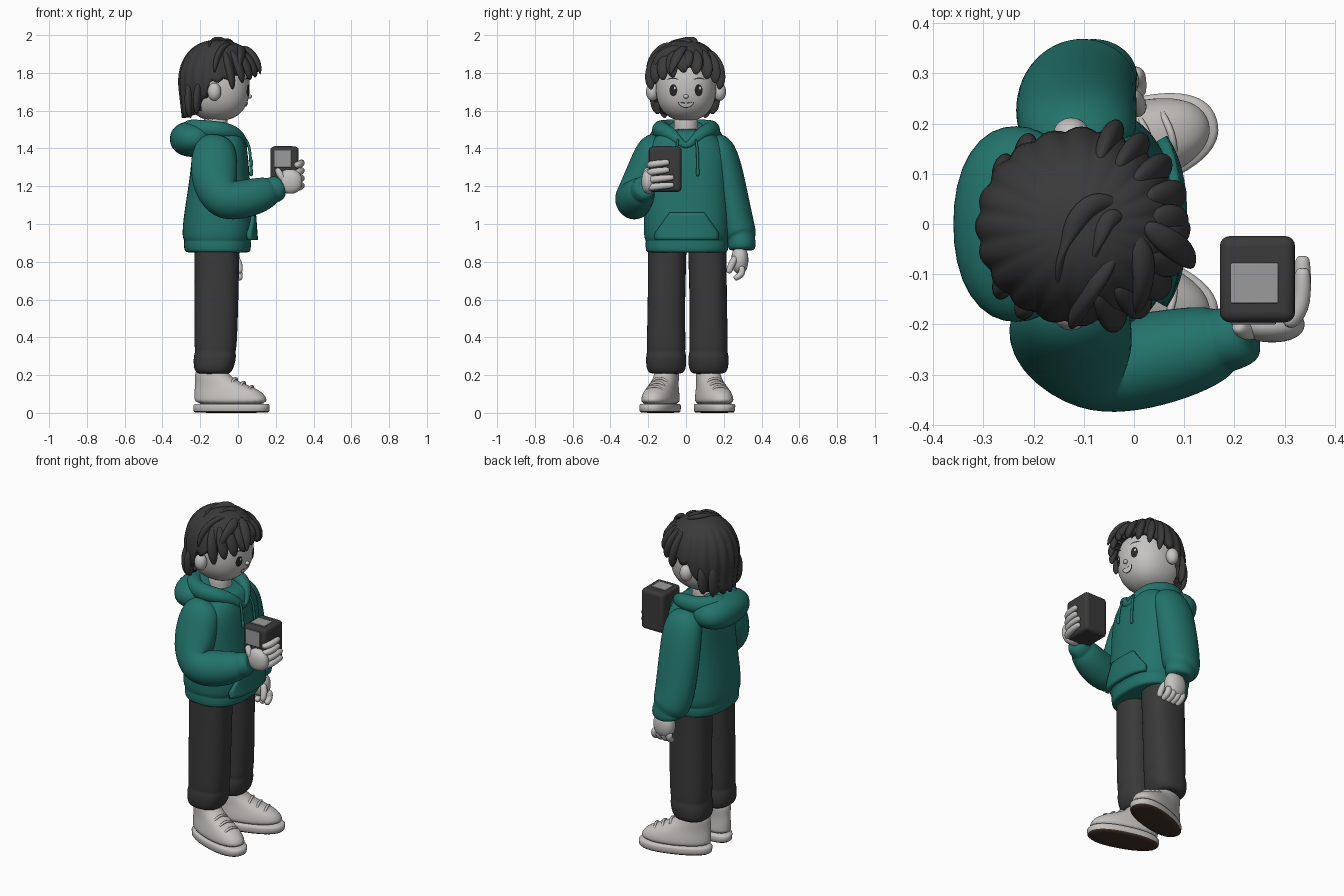
import bpy, bmesh, math
from mathutils import Vector

def mat(name, r, g, b):
    m = bpy.data.materials.new(name)
    m.diffuse_color = (r, g, b, 1)
    return m

TEAL = mat("teal cloth", 0.016, 0.17, 0.145)
HAIR = mat("charcoal hair", 0.042, 0.042, 0.042)
PANTS = mat("dark trousers", 0.042, 0.041, 0.041)
SKIN = mat("pale skin", 0.56, 0.55, 0.54)
SHOE = mat("off white shoe", 0.56, 0.54, 0.52)
SOLE = mat("brown sole", 0.055, 0.032, 0.022)
SCREEN = mat("grey glass", 0.33, 0.33, 0.33)
BLACK = mat("eye black", 0.02, 0.02, 0.02)
WHITE = mat("tooth white", 0.75, 0.75, 0.75)

def make(name, verts, faces, m, sub=0):
    me = bpy.data.meshes.new(name)
    me.from_pydata([tuple(v) for v in verts], [], faces)
    bm = bmesh.new()
    bm.from_mesh(me)
    bmesh.ops.recalc_face_normals(bm, faces=bm.faces)
    bm.to_mesh(me)
    bm.free()
    me.materials.append(m)
    for f in me.polygons:
        f.use_smooth = True
    ob = bpy.data.objects.new(name, me)
    bpy.context.collection.objects.link(ob)
    if sub:
        md = ob.modifiers.new("smooth", 'SUBSURF')
        md.levels = md.render_levels = sub
    return ob

def skin_rings(name, rings, m, sub=2):
    n = len(rings[0])
    faces = [(i*n+j, i*n+(j+1) % n, (i+1)*n+(j+1) % n, (i+1)*n+j)
             for i in range(len(rings)-1) for j in range(n)]
    faces += [tuple(range(n)), tuple(range((len(rings)-1)*n, len(rings)*n))]
    return make(name, [v for r in rings for v in r], faces, m, sub)

def spow(v, p):
    return math.copysign(abs(v)**(2/p), v)

def loft(name, rows, m, p=2.4, n=24, sub=2):
    """rows of (z, x back, x front, y centre, y radius)"""
    A = [2*math.pi*j/n for j in range(n)]
    return skin_rings(name, [[((b+f)/2+(f-b)/2*spow(math.cos(a), p), cy+ry*spow(math.sin(a), p), z)
                              for a in A] for z, b, f, cy, ry in rows], m, sub)

def tube(name, pts, m, ref=(0, 1, 0), n=14, sub=2):
    """points of (x, y, z, radius along ref, other radius)"""
    P = [Vector(q[:3]) for q in pts]
    rings = []
    for i, q in enumerate(pts):
        t = (P[min(i+1, len(P)-1)]-P[max(i-1, 0)]).normalized()
        u = Vector(ref)
        u = (u-t*u.dot(t)).normalized()
        v = t.cross(u)
        rings.append([P[i]+u*q[3]*math.cos(2*math.pi*j/n)+v*q[-1]*math.sin(2*math.pi*j/n) for j in range(n)])
    return skin_rings(name, rings, m, sub)

def ball(name, c, r, m, p=2.0):
    rings = []
    for i in range(1, 24):
        th = math.pi*i/24
        row = []
        for j in range(32):
            a = 2*math.pi*j/32
            d = (math.sin(th)*math.cos(a), math.sin(th)*math.sin(a), math.cos(th))
            k = sum(abs(x)**p for x in d)**(-1/p)
            row.append(tuple(c[q]+r[q]*d[q]*k for q in range(3)))
        rings.append(row)
    return skin_rings(name, rings, m, 0)

def finger(name, a, mid, b, r, m=SKIN, ref=(0.3, 0.2, 1)):
    a, mid, b = Vector(a), Vector(mid), Vector(b)
    e = (b-mid).normalized()*r*0.6
    return tube(name, [(*a, r), (*mid, r), (*b, r*0.9), (*(b+e), r*0.55)], m, ref, 10)

# --- shoes and trousers
for s, side in ((1, "left"), (-1, "right")):
    c, sn = math.cos(0.3), math.sin(0.3)*s
    def place(ob):
        for v in ob.data.vertices:
            x, y = v.co.x, v.co.y*(0.93+0.35*max(-0.2, min(0.3, v.co.x)))
            v.co.x, v.co.y = -0.14+x*c-y*sn, 0.007+s*0.108+x*sn+y*c
    sole = loft(side+"_shoe_sole", [(0, -.092, .31, 0, .085), (.004, -.098, .318, 0, .092),
                (.045, -.1, .322, 0, .094), (.05, -.095, .315, 0, .09)], SHOE, 2.3, 32, 1)
    sole.data.materials.append(SOLE)
    for f in sole.data.polygons:
        if f.normal.z < -0.7:
            f.material_index = 1
    place(sole)
    place(loft(side+"_shoe_upper", [(.04, -.094, .31, 0, .089), (.08, -.094, .305, 0, .088),
          (.115, -.094, .275, 0, .08), (.145, -.092, .205, 0, .072), (.175, -.09, .13, 0, .068),
          (.205, -.09, .095, 0, .066), (.225, -.085, .085, 0, .062), (.225, -.06, .06, 0, .04)], SHOE, 2.2))
    for k in range(3):
        x, z = .125+.045*k, .183-.021*k
        place(tube(side+"_shoelace", [(x, -.055, z-.035, .007), (x+.006, -.03, z-.004, .008),
              (x+.01, 0, z+.003, .008), (x+.006, .03, z-.004, .008), (x, .055, z-.035, .007)], SHOE, (1, 0, 0), 8, 1))
    y = 0.007+s*0.112
    loft(side+"_trouser_leg", [(.205, -.2, -.05, y, .07), (.215, -.228, -.035, y, .098), (.25, -.236, -.018, y, .107),
         (.3, -.236, -.008, y, .108), (.325, -.226, -.014, y, .1), (.345, -.232, -.006, y, .104), (.5, -.232, 0, y, .1),
         (.7, -.23, .005, y-.003*s, .1), (.86, -.232, .008, y-.006*s, .103), (.95, -.23, .01, y-.006*s, .1)], PANTS, 2.5)

# --- hoodie body
loft("hoodie_body", [(.85, -.2, .0, .005, .15), (.848, -.275, .06, .005, .21), (.86, -.285, .068, .005, .219),
     (.9, -.288, .07, .005, .221), (.912, -.283, .066, .005, .217), (.93, -.298, .084, .005, .23), (1.05, -.288, .08, .005, .23),
     (1.2, -.262, .066, .003, .222), (1.35, -.245, .055, .003, .222), (1.42, -.24, .045, .003, .2),
     (1.47, -.23, .03, .003, .16), (1.505, -.2, .0, .003, .11)], TEAL, 2.5, 32)

# --- kangaroo pocket following the belly
def belly(y, z):
    f = .086-(z-.93)*.075
    return -.105+(f+.105)*(1-min(.99, abs(y/.232))**2.5)**(1/2.5)
V, F = [], []
for i in range(9):
    z = .915+.145*i/8
    w = .165 if i < 3 else .165-.075*(i-2)/6
    for j in range(17):
        y = w*(j-8)/8
        V.append((belly(y, z)+.008, y+.005, z))
F = [(i*17+j, i*17+j+1, (i+1)*17+j+1, (i+1)*17+j) for i in range(8) for j in range(16)]
md = make("front_pocket", V, F, TEAL).modifiers.new("thick", 'SOLIDIFY')
md.thickness, md.offset = .022, 0

# --- hood: collar roll around the neck and the pouch on the back
half = [(-.27, 0, 1.505, .05), (-.235, .1, 1.505, .05), (-.15, .145, 1.5, .05), (-.06, .125, 1.495, .045),
        (.0, .075, 1.475, .035), (.03, .025, 1.425, .025), (.036, 0, 1.41, .018)]
ring = half + [(x, -y, z, r) for x, y, z, r in half[-2::-1]]
tube("hood_collar", ring, TEAL, (0, 0, 1), 14)
ball("hood_pouch", (-.235, 0, 1.45), (.125, .195, .095), TEAL, 2.2)
for s in (1, -1):
    end = 1.25 if s > 0 else 1.30
    tube("drawstring", [(.04, s*.045+.005, 1.455, .006), (.062, s*.055+.005, 1.41, .008), (.066, s*.057+.005, 1.34, .008),
         (.07, s*.057+.005, end+.04, .008), (.07, s*.057+.005, end+.03, .011), (.07, s*.057+.005, end, .01)], TEAL, n=8, sub=1)

# --- sleeves
tube("left_sleeve", [(-.11, .13, 1.455, .05, .07), (-.11, .175, 1.41, .085, .115), (-.115, .21, 1.31, .088, .125),
     (-.115, .245, 1.12, .092, .124), (-.11, .272, .98, .095, .118), (-.095, .287, .93, .092, .112),
     (-.085, .293, .915, .074, .09), (-.08, .295, .9, .078, .092), (-.08, .295, .86, .074, .088), (-.08, .295, .86, .04, .05)], TEAL)
tube("right_sleeve", [(-.11, -.13, 1.455, .05, .07), (-.12, -.175, 1.41, .085, .115), (-.13, -.21, 1.32, .09, .13),
     (-.12, -.255, 1.19, .1, .125), (-.075, -.28, 1.125, .102, .118), (.0, -.278, 1.125, .1, .108), (.09, -.258, 1.145, .094, .1),
     (.16, -.238, 1.17, .08, .086), (.178, -.232, 1.177, .064, .07), (.19, -.229, 1.182, .067, .073),
     (.235, -.214, 1.2, .06, .064), (.235, -.214, 1.2, .03, .03)], TEAL)

# --- relaxed hand
ball("left_palm", (-.055, .285, .81), (.065, .045, .075), SKIN, 2.2)
for k in range(4):
    x = -.1+.033*k
    finger("left_finger", (x, .295, .78), (x+.006, .3, .735), (x+.01, .265, .715), .02, ref=(1, 0, 0))
finger("left_thumb", (-.015, .265, .83), (.008, .24, .785), (.008, .228, .75), .02, ref=(1, 0, 0))

# --- gripping hand
ball("right_palm", (.275, -.2, 1.225), (.065, .036, .065), SKIN, 2.2)
for k in range(4):
    z = 1.19+.04*k
    finger("right_finger", (.3, -.205, z), (.336, -.17, z+.008), (.336, -.075+.012*(k % 2)-.012*k, z+.016), .02)
finger("right_thumb", (.25, -.21, 1.22), (.222, -.215, 1.262), (.21, -.205, 1.285), .02, ref=(0, 1, 0))

# --- handheld device with glass plates
def box(name, c, d, m, bevel):
    x, y, z = [k/2 for k in d]
    V = [(c[0]+a*x, c[1]+b*y, c[2]+e*z) for a in (-1, 1) for b in (-1, 1) for e in (-1, 1)]
    ob = make(name, V, [(0, 1, 3, 2), (4, 6, 7, 5), (0, 4, 5, 1), (2, 3, 7, 6), (0, 2, 6, 4), (1, 5, 7, 3)], m)
    md = ob.modifiers.new("round", 'BEVEL')
    md.width, md.segments = bevel, 4
    bpy.context.view_layer.objects.active = ob
    ob.select_set(True)
    bpy.ops.object.shade_smooth_by_angle(angle=.6)
    ob.select_set(False)
box("device_body", (.246, -.11, 1.29), (.15, .172, .24), HAIR, .02)
box("device_top_glass", (.24, -.118, 1.411), (.095, .08, .006), SCREEN, .0025)
box("device_side_glass", (.238, -.197, 1.345), (.09, .006, .09), SCREEN, .0025)

# --- neck, head, ears
tube("neck", [(-.12, 0, 1.42, .07), (-.12, 0, 1.5, .065), (-.115, 0, 1.6, .07)], SKIN)
HC, HR, HP = (-.11, 0, 1.728), (.172, .16, .182), 2.35
ball("head", HC, HR, SKIN, HP)
ball("nose", (.06, 0, 1.675), (.014, .014, .012), SKIN)
for s in (1, -1):
    ball("ear", (-.125, s*.178, 1.7), (.036, .034, .048), SKIN)

# --- painted face as thin plates on the head surface
def face_x(y, z):
    k = 1-abs(y/HR[1])**HP-abs((z-HC[2])/HR[2])**HP
    return HC[0]+HR[0]*max(k, 0)**(1/HP)
def plate(name, y, z, ry, rz, m, lift=.004, bend=0, flat_top=False):
    pts = [(0, 0)]+[(q*math.cos(2*math.pi*j/20), q*math.sin(2*math.pi*j/20)) for q in (.5, 1) for j in range(20)]
    if flat_top:
        pts = [(a, min(b, .15)) for a, b in pts]
    V = [(face_x(y+a*ry, z+b*rz+bend*a*a)+lift, y+a*ry, z+b*rz+bend*a*a) for a, b in pts]
    F = [(0, 1+j, 1+(j+1) % 20) for j in range(20)]
    F += [(1+j, 21+j, 21+(j+1) % 20, 1+(j+1) % 20) for j in range(20)]
    make(name, V, F, m)
for s in (1, -1):
    plate("eye", s*.067, 1.708, .021, .032, BLACK)
    plate("eye_glint", s*.067+.007, 1.72, .005, .007, WHITE, .006)
    plate("eyebrow", s*.07, 1.772, .032, .004, HAIR, .004, -.008)
plate("mouth_outline", 0, 1.638, .042, .024, BLACK, .003, .006, True)
plate("teeth", 0, 1.637, .037, .019, WHITE, .005, .006, True)

# --- hair cap with strand ridges and a lower edge that varies around the head
EDGE = [(0, 1.83), (45, 1.81), (70, 1.765), (102, 1.74), (118, 1.63), (135, 1.575), (180, 1.56)]
def edge(a):
    d = abs(math.degrees(a))
    for (p, q), (r, t) in zip(EDGE, EDGE[1:]):
        if d <= r:
            return q+(t-q)*(d-p)/(r-p)
    return EDGE[-1][1]
def scalp(a, z, k=1.0):
    f = (max(0, 1-(max(0, z-1.74)/.235)**2.3))**(1/2.3) if z > 1.74 else 1-.09*(1.74-z)/.17
    return (-.105+.208*f*k*math.cos(a), .195*f*k*math.sin(a)-.005, z)
NA, NT = 120, 18
V, F = [], []
for i in range(NT+1):
    t = max(.02, i/NT)
    for j in range(NA):
        a = -math.pi+2*math.pi*j/NA
        wave = abs(math.cos(10*a))
        e = edge(a)+.018*(1-wave)
        V.append(scalp(a, 1.974-(1.974-e)*t*t, 1+.045*(wave-.5)*min(1, 1.5*t)))
F = [(i*NA+j, i*NA+(j+1) % NA, (i+1)*NA+(j+1) % NA, (i+1)*NA+j) for i in range(NT) for j in range(NA)]
F.append(tuple(range(NA)))
md = make("hair_cap", V, F, HAIR).modifiers.new("thick", 'SOLIDIFY')
md.thickness, md.offset = .045, -1

def lock(name, pts, r):
    w = (.5, .95, 1, .75, .2)
    tube(name, [(*p, r*k, r*k*.65) for p, k in zip(pts, w)], HAIR, (.3, 1, .1), 10)
# fringe, sideburns and nape locks: angle, end height, sideways drift
for d, z, dr in ((-76, 1.71, 8), (-60, 1.745, 8), (-44, 1.76, 8), (-27, 1.775, 8), (-10, 1.80, 9),
                 (8, 1.82, -8), (24, 1.79, -7), (42, 1.765, -6), (60, 1.745, -6), (76, 1.71, -6),
                 (122, 1.58, 4), (-122, 1.58, -4), (142, 1.56, 0), (-142, 1.56, 0)):
    front = abs(d) < 100
    top = 1.92 if front else 1.75
    lock("hair_lock", [scalp(math.radians(d+dr*t), top+(z-top)*t, k) for t, k in
         ((0, .93), (.3, .98), (.6, 1.0), (.85, 1.02), (1, 1.0 if front else .98))], .036)
# loose tufts on the crown
for pts, r in ((((-.03, .04, 1.945), (-.08, .05, 1.975), (-.125, .0, 1.98), (-.15, -.07, 1.965), (-.15, -.13, 1.92)), .026),
               (((-.02, .01, 1.945), (-.045, .02, 1.972), (-.07, -.02, 1.972), (-.08, -.06, 1.958), (-.08, -.09, 1.935)), .024),
               (((-.04, -.06, 1.95), (-.07, -.1, 1.945), (-.1, -.15, 1.905), (-.12, -.19, 1.85), (-.125, -.205, 1.8)), .032),
               (((.0, -.02, 1.94), (.02, -.07, 1.93), (.02, -.12, 1.9), (.01, -.16, 1.86), (.0, -.18, 1.81)), .032),
               (((.02, .0, 1.94), (.06, -.03, 1.92), (.09, -.05, 1.88), (.112, -.07, 1.84), (.118, -.085, 1.79)), .03)):
    lock("hair_tuft", pts, r)
